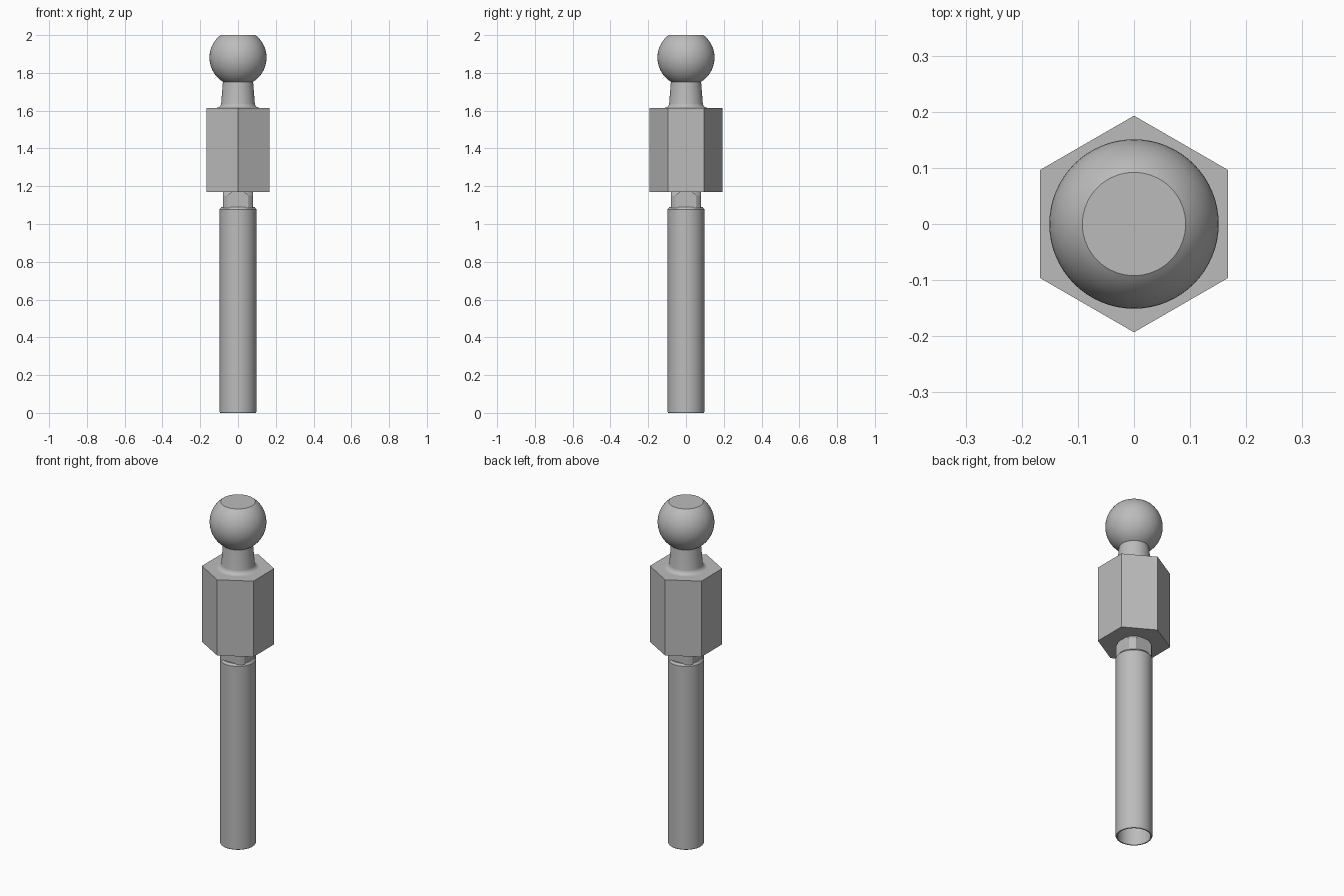
import bpy, bmesh, math
from mathutils import Vector

cube = bpy.data.objects.get("Cube")
if cube:
    bpy.data.objects.remove(cube, do_unlink=True)

steel = bpy.data.materials.new("grey_steel")
steel.use_nodes = True
GREY = (0.5, 0.5, 0.5, 1)
steel.diffuse_color = GREY
steel.node_tree.nodes["Principled BSDF"].inputs["Base Color"].default_value = GREY


def finish(name, bm, smooth=True):
    bmesh.ops.recalc_face_normals(bm, faces=bm.faces)
    mesh = bpy.data.meshes.new(name)
    bm.to_mesh(mesh)
    bm.free()
    mesh.materials.append(steel)
    obj = bpy.data.objects.new(name, mesh)
    bpy.context.collection.objects.link(obj)
    if smooth:
        bpy.ops.object.select_all(action="DESELECT")
        obj.select_set(True)
        bpy.context.view_layer.objects.active = obj
        bpy.ops.object.shade_smooth_by_angle(angle=math.radians(25))
    return obj


def lathe(profile, steps=64):
    """Revolve (radius, height) points around the z axis."""
    bm = bmesh.new()
    verts = [bm.verts.new((r, 0, z)) for r, z in profile]
    edges = [bm.edges.new(pair) for pair in zip(verts, verts[1:])]
    bmesh.ops.spin(bm, geom=verts + edges, cent=(0, 0, 0), axis=(0, 0, 1),
                   angle=math.tau, steps=steps)
    bmesh.ops.remove_doubles(bm, verts=bm.verts, dist=1e-5)
    return bm


# Hollow shank with bevelled rims, closed at the top
finish("shank", lathe([
    (0, 1.05), (0.088, 1.05), (0.088, 0), (0.094, 0), (0.097, 0.006),
    (0.097, 1.078), (0.088, 1.09), (0, 1.09)]))

# Round collar with four wrench flats
bm = lathe([(0, 1.085), (0.095, 1.085), (0.095, 1.152), (0.084, 1.172), (0, 1.172)])
for normal in (Vector((1, 0, 0)), Vector((-1, 0, 0)), Vector((0, 1, 0)), Vector((0, -1, 0))):
    bmesh.ops.bisect_plane(bm, geom=bm.verts[:] + bm.edges[:] + bm.faces[:],
                           plane_co=normal * 0.079, plane_no=normal, clear_outer=True)
    bmesh.ops.holes_fill(bm, edges=[e for e in bm.edges if e.is_boundary], sides=0)
finish("collar_flats", bm)

# Hexagonal body with corners to the front and back
HEX_BOTTOM, HEX_TOP, HEX_RADIUS = 1.17, 1.615, 0.193
bm = bmesh.new()
ring = [bm.verts.new((HEX_RADIUS * math.sin(i * math.tau / 6),
                      HEX_RADIUS * math.cos(i * math.tau / 6), HEX_BOTTOM)) for i in range(6)]
base = bm.faces.new(ring)
top = bmesh.ops.extrude_face_region(bm, geom=[base], use_keep_orig=True)
bmesh.ops.translate(bm, vec=(0, 0, HEX_TOP - HEX_BOTTOM),
                    verts=[g for g in top["geom"] if isinstance(g, bmesh.types.BMVert)])
finish("hex_body", bm, smooth=False)

# Tapered neck with a fillet at its foot
FILLET = 0.026
neck = [(0, HEX_TOP - 0.01), (0.089 + FILLET, HEX_TOP - 0.01)]
for i in range(9):
    a = i / 8 * math.radians(85)
    neck.append((0.089 + FILLET * (1 - math.sin(a)), HEX_TOP + FILLET * (1 - math.cos(a))))
neck += [(0.079, 1.765), (0, 1.765)]
finish("neck", lathe(neck))

# Ball with a flat top
BALL_Z, BALL_R, FLAT_R = 1.881, 0.151, 0.092
start = math.asin(FLAT_R / BALL_R)
ball = [(0, 2.0)]
for i in range(33):
    a = start + (math.pi - start) * i / 32
    ball.append((max(BALL_R * math.sin(a), 0), BALL_Z + BALL_R * math.cos(a)))
ball[1] = (FLAT_R, 2.0)
finish("ball", lathe(ball))
